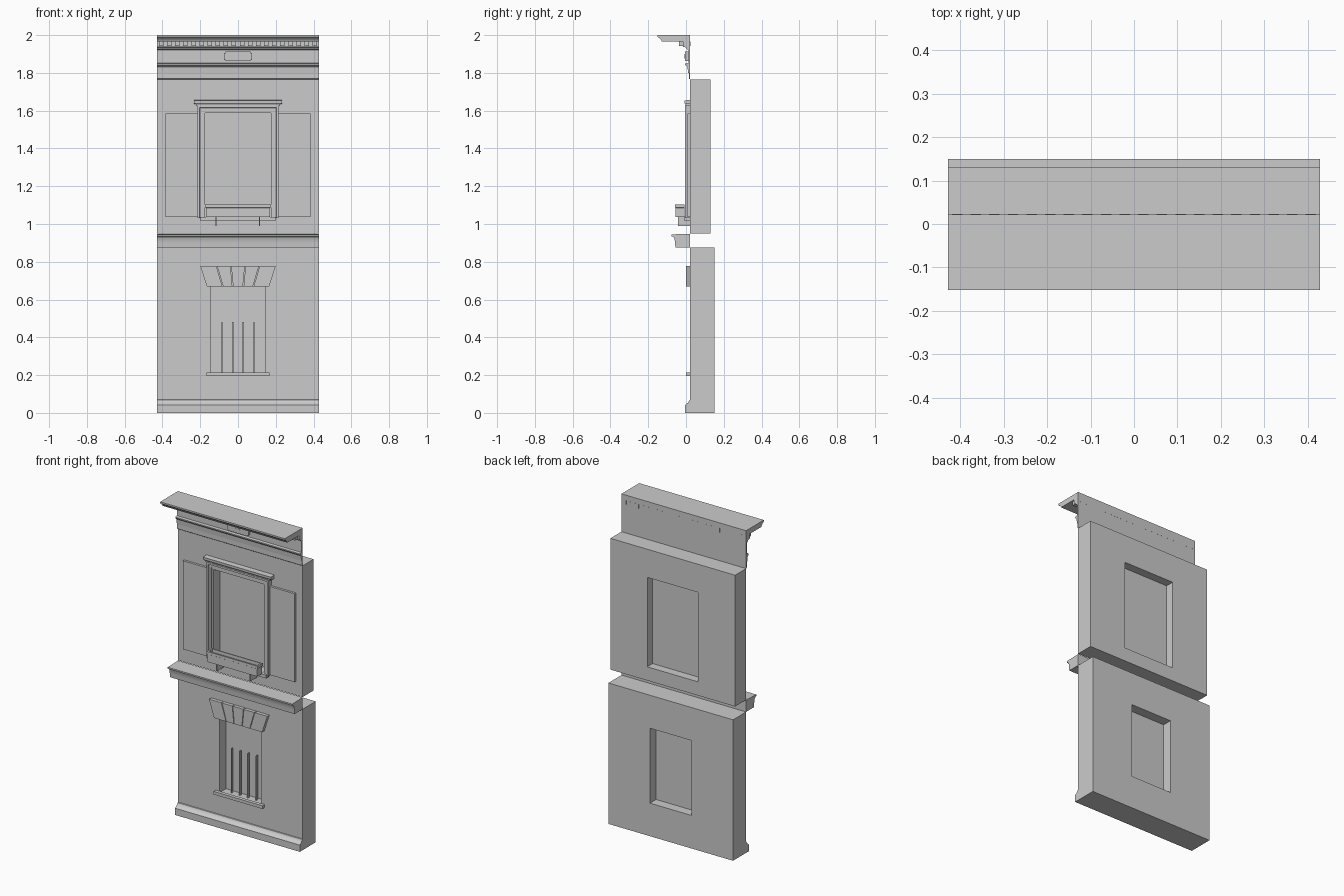
import bpy, bmesh, math

if "Cube" in bpy.data.objects:
    bpy.data.objects.remove(bpy.data.objects["Cube"])

W = 0.428      # half width of the facade
F = 0.022      # front plane of the walls


def finish(name, bm, smooth=False):
    bmesh.ops.recalc_face_normals(bm, faces=bm.faces)
    me = bpy.data.meshes.new(name)
    bm.to_mesh(me)
    bm.free()
    if smooth:
        me.shade_smooth()
        me.set_sharp_from_angle(angle=math.radians(30))
    ob = bpy.data.objects.new(name, me)
    bpy.context.collection.objects.link(ob)
    return ob


def loft(name, rings, caps=True, smooth=False):
    """Join equal-length rings of points into a skin."""
    bm = bmesh.new()
    vs = [[bm.verts.new(p) for p in r] for r in rings]
    n = len(vs[0])
    for a, b in zip(vs, vs[1:]):
        for i in range(n):
            j = (i + 1) % n
            bm.faces.new((a[i], a[j], b[j], b[i]))
    if caps:
        bm.faces.new(vs[0])
        bm.faces.new(vs[-1])
    return finish(name, bm, smooth)


def run_x(name, prof, x0=-W, x1=W, smooth=False):
    """Extrude a (y, z) profile along x."""
    return loft(name, [[(x, y, z) for y, z in prof] for x in (x0, x1)], True, smooth)


def plate(name, outline, y0, y1):
    """Extrude an (x, z) outline along y."""
    return loft(name, [[(x, y, z) for x, z in outline] for y in (y0, y1)])


def box(name, x0, x1, y0, y1, z0, z1):
    return plate(name, [(x0, z0), (x1, z0), (x1, z1), (x0, z1)], y0, y1)


def rect(hx, y, z0, z1):
    return [(-hx, y, z0), (hx, y, z0), (hx, y, z1), (-hx, y, z1)]


def wall(name, z0, z1, back, hx, h0, h1):
    """Slab with a rectangular opening."""
    a, b = rect(W, F, z0, z1), rect(W, back, z0, z1)
    c, d = rect(hx, back, h0, h1), rect(hx, F, h0, h1)
    return loft(name, [a, b, c, d, a], caps=False)


# Walls and recessed panes
for w in (wall("lower_wall", 0, 0.875, 0.15, 0.142, 0.205, 0.67),
          wall("upper_wall", 0.95, 1.765, 0.13, 0.175, 1.035, 1.59)):
    bm = bmesh.new()
    bm.from_mesh(w.data)
    bmesh.ops.remove_doubles(bm, verts=bm.verts, dist=1e-5)
    bmesh.ops.recalc_face_normals(bm, faces=bm.faces)
    bm.to_mesh(w.data)
    bm.free()
box("lower_pane", -0.142, 0.142, 0.085, 0.09, 0.205, 0.67)
box("upper_pane", -0.175, 0.175, 0.072, 0.077, 1.035, 1.59)

# Base plinth with a coved top
run_x("plinth", [(F, 0), (-0.005, 0), (-0.005, 0.042), (0.000, 0.047),
                 (0.009, 0.053), (0.015, 0.060), (0.018, 0.068), (F, 0.070)], smooth=True)

# String course between the storeys
run_x("string_course", [(F, 0.875), (-0.056, 0.875), (-0.058, 0.90), (-0.060, 0.917),
                        (-0.065, 0.929), (-0.072, 0.934), (-0.078, 0.936),
                        (-0.078, 0.945), (F, 0.948)], smooth=True)

# Crowning cornice with frieze and stepped lower bands
run_x("cornice", [(F, 1.765), (0.015, 1.77), (0.015, 1.80), (0.011, 1.80), (0.008, 1.832),
                  (0.002, 1.838), (-0.004, 1.842), (-0.004, 1.849), (0.012, 1.852),
                  (0.012, 1.922), (0.004, 1.926), (0.000, 1.934), (-0.015, 1.938),
                  (-0.015, 1.966), (-0.128, 1.966), (-0.131, 1.974), (-0.137, 1.979),
                  (-0.143, 1.986), (-0.152, 1.990), (-0.152, 2.0), (F, 2.0)], smooth=True)

# Dentils, reaching through to the back face
N = 20
for i in range(N):
    x = -W + (i + 0.5) * 2 * W / N
    box("dentil", x - 0.012, x + 0.012, -0.038, F + 0.0005, 1.942, 1.967)

# Frieze plaque with notched corners and a small diamond
px, pz, k = 0.074, 0.025, 0.007
corner = [(px, pz - k), (px - k, pz - k), (px - k, pz)]
loop = (corner + [(-x, z) for x, z in reversed(corner)] + [(-x, -z) for x, z in corner]
        + [(x, -z) for x, z in reversed(corner)])
plate("frieze_plaque", [(x, z + 1.887) for x, z in loop], -0.004, 0.013)
plate("plaque_diamond", [(-0.018, 1.887), (0, 1.875), (0.018, 1.887), (0, 1.899)],
      -0.007, -0.003)

# Moulded surround of the upper window, mitred round three sides
prof = [(0, 0.03), (0, 0.008), (0.010, 0.008), (0.012, 0.002), (0.026, 0.002),
        (0.029, -0.005), (0.040, -0.005), (0.040, F)]
path = [(-1, 0), (-1, 1), (1, 1), (1, 0)]
loft("window_surround",
     [[(s * (0.174 + o), y, 1.587 + o if top else 1.033) for o, y in prof] for s, top in path])

# Window head: neck and projecting cap
box("head_neck", -0.222, 0.222, -0.002, F, 1.625, 1.638)
run_x("head_cap", [(F, 1.634), (-0.003, 1.634), (-0.008, 1.641), (-0.009, 1.654), (F, 1.657)],
      -0.233, 0.233)

# Upper sill and shutters
box("upper_sill", -0.198, 0.198, -0.008, 0.072, 1.016, 1.036)
for s in (-1, 1):
    a, b = sorted((s * 0.214, s * 0.384))
    box("shutter", a, b, 0.008, F, 1.036, 1.585)

# Planter box: hollow with a thick lip, carried on two thin brackets
loft("planter", [[(sx * hx, y0 if f else y1, z) for sx, f in ((-1, 1), (1, 1), (1, 0), (-1, 0))]
                 for hx, y0, y1, z in ((0.170, -0.055, -0.009, 1.038), (0.170, -0.055, -0.009, 1.086),
                                       (0.175, -0.058, -0.007, 1.088), (0.175, -0.058, -0.007, 1.104),
                                       (0.165, -0.049, -0.014, 1.104), (0.165, -0.049, -0.014, 1.085))])
for x in (-0.117, 0.113):
    run_x("planter_bracket", [(F, 0.99), (-0.043, 0.99), (-0.043, 1.039), (F, 1.039)],
          x - 0.003, x + 0.003)

# Splayed flat arch of five wedges over the lower window
top = [-0.202, -0.113, -0.038, 0.038, 0.113, 0.202]
bot = [-0.167, -0.081, -0.028, 0.028, 0.081, 0.167]
g = 0.002
for i in range(5):
    plate("arch_wedge", [(bot[i] + g, 0.67), (bot[i + 1] - g, 0.67),
                         (top[i + 1] - g, 0.778), (top[i] + g, 0.778)], 0.001, F)

# Lower sill and window bars
box("lower_sill", -0.167, 0.167, 0.0, F, 0.195, 0.214)
for x in (-0.085, -0.028, 0.028, 0.085):
    box("window_bar", x - 0.003, x + 0.003, 0.055, 0.07, 0.205, 0.48)
